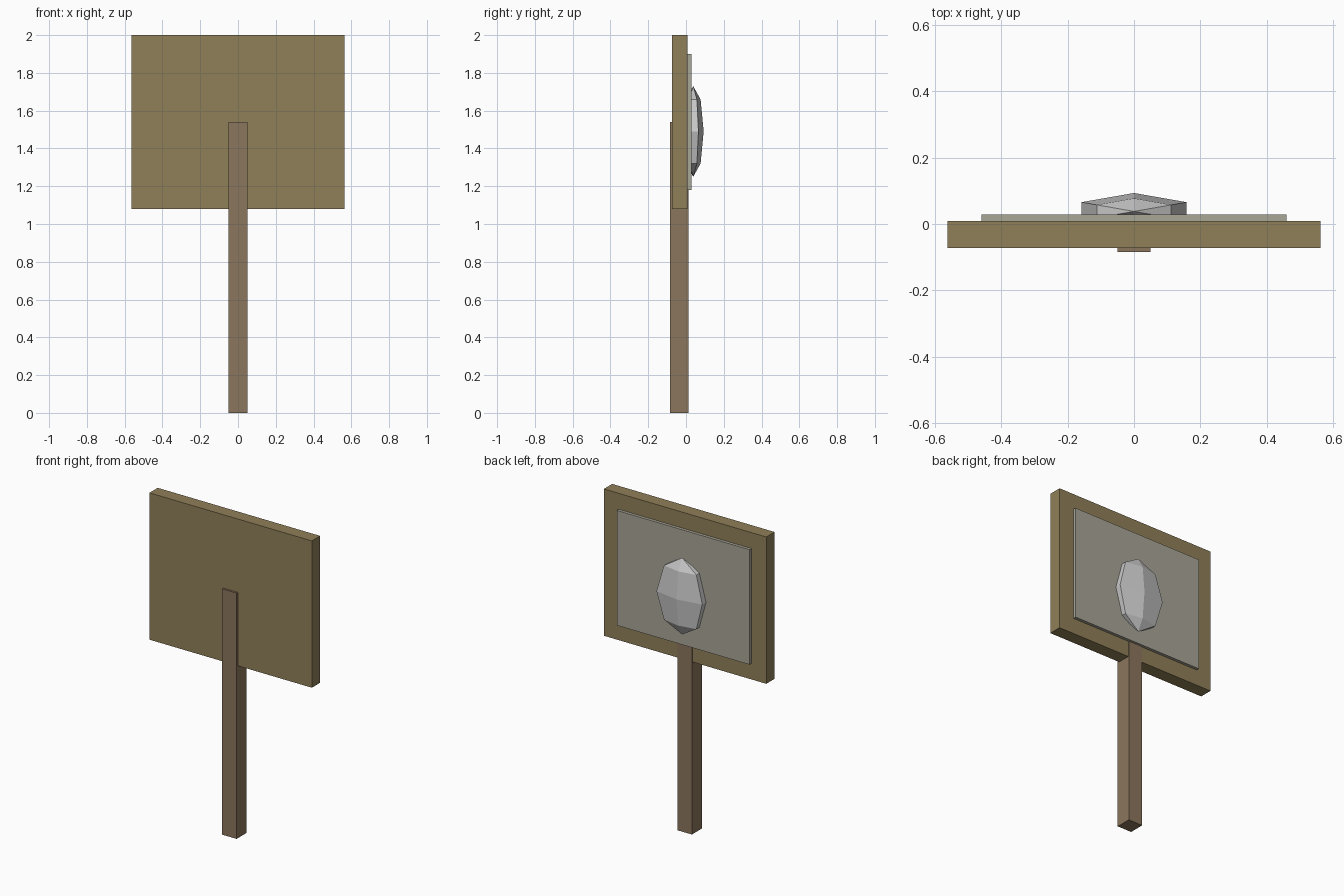
import bpy
from mathutils import Matrix
import bmesh

if "Cube" in bpy.data.objects:
    bpy.data.objects.remove(bpy.data.objects["Cube"])


def material(name, rgb):
    m = bpy.data.materials.new(name)
    m.diffuse_color = (*rgb, 1)
    m.use_nodes = True
    m.node_tree.nodes["Principled BSDF"].inputs["Base Color"].default_value = m.diffuse_color
    return m


def finish(name, bm, mat):
    me = bpy.data.meshes.new(name)
    bm.to_mesh(me)
    bm.free()
    ob = bpy.data.objects.new(name, me)
    bpy.context.collection.objects.link(ob)
    if mat:
        me.materials.append(mat)
    return ob


def box(name, half_x, y0, y1, z0, z1, mat):
    bm = bmesh.new()
    place = (Matrix.Translation((0, (y0 + y1) / 2, (z0 + z1) / 2))
             @ Matrix.Diagonal((2 * half_x, y1 - y0, z1 - z0, 1)))
    bmesh.ops.create_cube(bm, size=1, matrix=place)
    return finish(name, bm, mat)


# Wooden post running through the board, backing board, pale inset panel
box("post", 0.05, -0.085, 0.013, 0, 1.54, material("post_wood", (0.26, 0.18, 0.11)))
box("board", 0.563, -0.073, 0.009, 1.08, 2.0, material("board_wood", (0.28, 0.215, 0.10)))
box("panel", 0.46, 0.005, 0.028, 1.18, 1.90, material("panel_paint", (0.40, 0.38, 0.31)))

# Faceted stone half sunk into the panel: six segments, four rings
bm = bmesh.new()
bmesh.ops.create_uvsphere(
    bm, u_segments=6, v_segments=4, radius=1,
    matrix=Matrix.Translation((0, 0.038, 1.49)) @ Matrix.Diagonal((0.183, 0.0555, 0.24, 1)))
finish("stone", bm, None)
